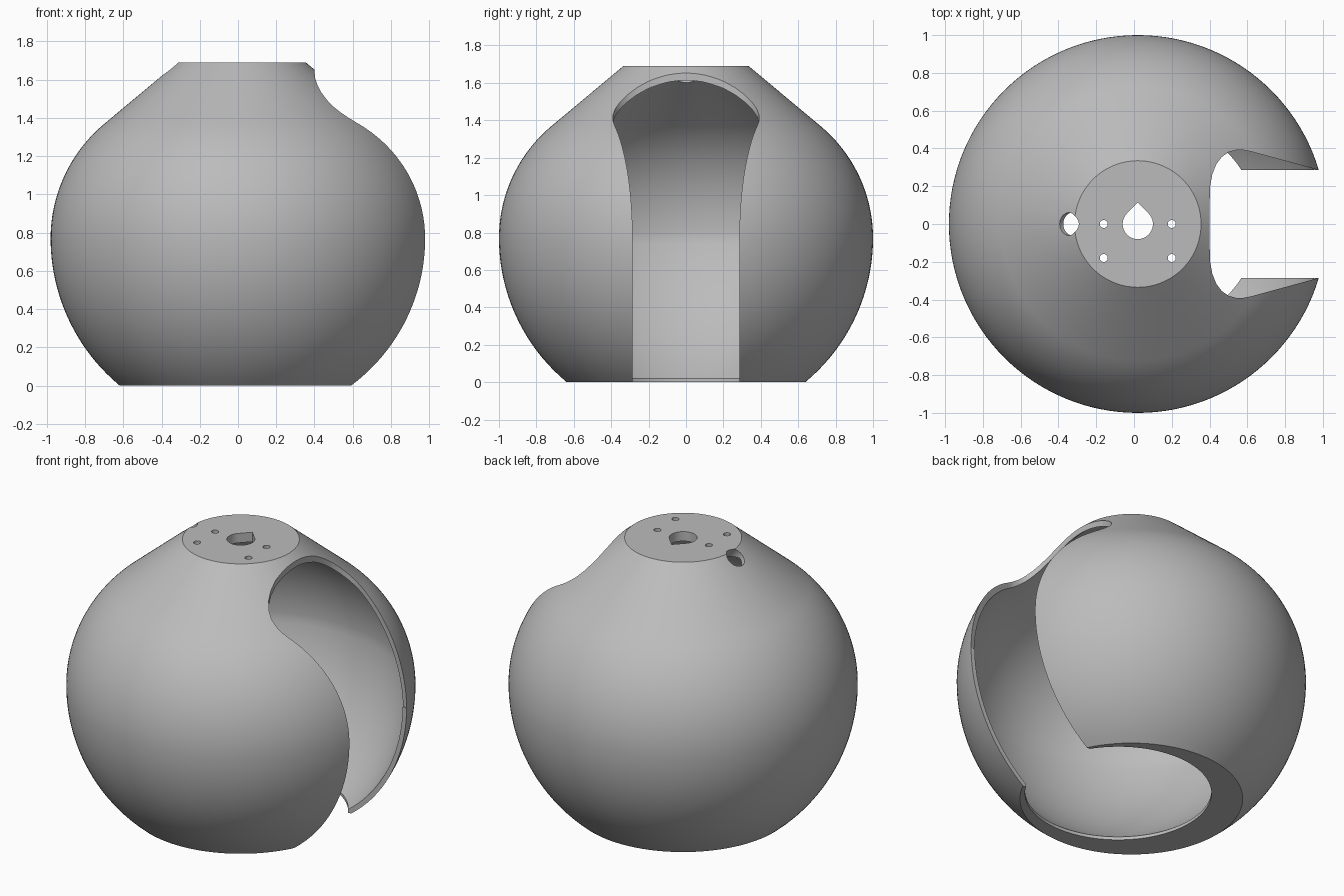
import bpy, bmesh, math
from mathutils import Vector, Matrix

if "Cube" in bpy.data.objects:
    bpy.data.objects.remove(bpy.data.objects["Cube"], do_unlink=True)

AXIS = 0.02      # x of the body's vertical axis
MID = 0.77       # height of the widest ring
TOP = 1.69
SEG = 128

grey = bpy.data.materials.new("plain grey")
grey.use_nodes = True
colour = (0.5, 0.5, 0.5, 1)
grey.diffuse_color = colour
grey.node_tree.nodes["Principled BSDF"].inputs["Base Color"].default_value = colour


def circle(cx, cy, z, r, n=SEG):
    return [Vector((cx + r * math.cos(2 * math.pi * i / n),
                    cy + r * math.sin(2 * math.pi * i / n), z)) for i in range(n)]


def loft(name, rings):
    """Closed solid through equally sized rings."""
    bm = bmesh.new()
    loops = [[bm.verts.new(p) for p in ring] for ring in rings]
    for a, b in zip(loops, loops[1:]):
        for i in range(len(a)):
            j = (i + 1) % len(a)
            bm.faces.new((a[i], a[j], b[j], b[i]))
    bm.faces.new(loops[0])
    bm.faces.new(loops[-1])
    bmesh.ops.recalc_face_normals(bm, faces=bm.faces)
    mesh = bpy.data.meshes.new(name)
    bm.to_mesh(mesh)
    bm.free()
    mesh.materials.append(grey)
    obj = bpy.data.objects.new(name, mesh)
    bpy.context.collection.objects.link(obj)
    return obj


def prism(name, outline, z0, z1):
    return loft(name, [[Vector((x, y, z)) for x, y in outline] for z in (z0, z1)])


def lower_radius(z):
    return math.sqrt(1 - (z - MID) ** 2)


# Outer body: spherical below, tighter shoulder, straight cone to a flat top
STEPS = 24
lower = [MID * i / STEPS for i in range(STEPS)]
shoulder = [math.radians(50) * i / STEPS for i in range(STEPS + 1)]
rings = [circle(AXIS, 0, z, lower_radius(z)) for z in lower]
rings += [circle(AXIS, 0, MID + 0.78 * math.sin(t), 0.22 + 0.78 * math.cos(t)) for t in shoulder]
rings.append(circle(AXIS, 0, TOP, 0.335))
body = loft("hollow_body", rings)

# Cavity: thin at the top, thicker and shifted towards the slot at the bottom
WALL = 0.045
rings = []
for i in range(STEPS):
    z = 0.02 + (MID - 0.02) * i / STEPS
    s = (MID - z) / MID
    ring = circle(AXIS + 0.02 + 0.08 * s, 0, z, lower_radius(z) - WALL - 0.085 * s)
    if i == 0:
        rings.append([p - Vector((0, 0, 0.1)) for p in ring])
    rings.append(ring)
for t in shoulder:
    rings.append(circle(AXIS + 0.02 * (1 - t / shoulder[-1]), 0,
                        MID + 0.78 * math.sin(t), 0.22 + 0.78 * math.cos(t) - WALL))
rings.append(circle(AXIS, 0, 1.63, 0.36))
cutters = [loft("cavity_cutter", rings)]

# Side slot: straight below, flared and rounded above
half = [(1.2, 0.285), (0.98, 0.285), (0.76, 0.345), (0.62, 0.383), (0.58, 0.391), (0.54, 0.391),
        (0.50, 0.380), (0.465, 0.355), (0.435, 0.315), (0.415, 0.265), (0.403, 0.2), (0.4, 0.1)]
outline = half + [(x, -y) for x, y in reversed(half)]
cutters.append(prism("upper_slot_cutter", outline, MID, 1.9))
cutters.append(prism("lower_slot_cutter",
                     [(0.3, -0.285), (1.2, -0.285), (1.2, 0.285), (0.3, 0.285)], -0.1, MID + 0.001))

# Teardrop hole in the top plate
drop = [(AXIS, 0.115)]
for i in range(37):
    a = math.radians(135 + 270 * i / 36)
    drop.append((AXIS + 0.08 * math.cos(a), 0.08 * math.sin(a)))
cutters.append(prism("teardrop_cutter", drop, 1.5, 1.8))

# Four screw holes
for x in (-0.16, 0.2):
    for y in (0, -0.18):
        cutters.append(loft("screw_hole_cutter", [circle(x, y, z, 0.021, 24) for z in (1.5, 1.8)]))

# Cable hole square to the cone
cable = loft("cable_hole_cutter", [circle(0, 0, z, 0.06, 40) for z in (-0.12, 0.12)])
direction = Vector((-0.64, 0, 0.77))
cable.data.transform(Matrix.Translation((-0.345, 0, 1.66)) @
                     direction.to_track_quat("Z", "Y").to_matrix().to_4x4())
cutters.append(cable)

# Cut everything out of the body
bpy.context.view_layer.objects.active = body
for cutter in cutters:
    cutter.hide_render = True
    mod = body.modifiers.new(cutter.name, "BOOLEAN")
    mod.operation = "DIFFERENCE"
    mod.solver = "EXACT"
    mod.object = cutter
    bpy.ops.object.modifier_apply(modifier=mod.name)
    bpy.data.objects.remove(cutter, do_unlink=True)

bpy.ops.object.select_all(action="DESELECT")
body.select_set(True)
bpy.ops.object.shade_smooth_by_angle(angle=math.radians(25))
